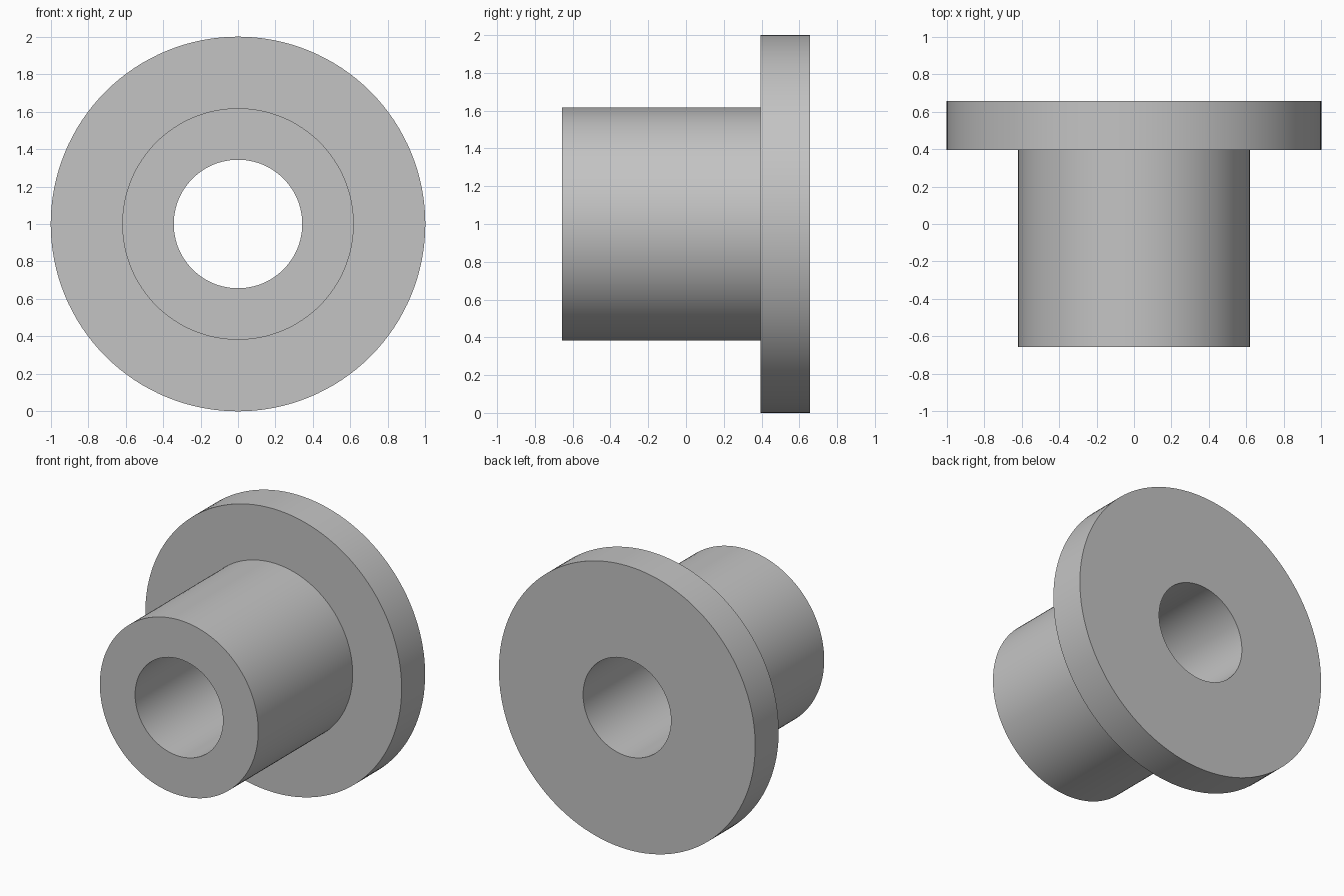
import bpy
import bmesh
import math
from mathutils import Matrix, Vector

cube = bpy.data.objects.get("Cube")
if cube:
    bpy.data.objects.remove(cube, do_unlink=True)

SEGMENTS = 128
BORE, SLEEVE, FLANGE = 0.343, 0.618, 1.0
FRONT, STEP, BACK = -0.657, 0.395, 0.657

# Plain grey metal
grey = bpy.data.materials.new("grey")
grey.use_nodes = True
grey.diffuse_color = (0.55, 0.55, 0.55, 1)
grey.node_tree.nodes["Principled BSDF"].inputs["Base Color"].default_value = grey.diffuse_color

# Closed cross-section of the bushing: (radius, y)
profile = [(BORE, FRONT), (SLEEVE, FRONT), (SLEEVE, STEP),
           (FLANGE, STEP), (FLANGE, BACK), (BORE, BACK)]

# Revolve the section around the y axis
bm = bmesh.new()
verts = [bm.verts.new((r, y, 0)) for r, y in profile]
edges = [bm.edges.new((v, verts[(i + 1) % len(verts)])) for i, v in enumerate(verts)]
bmesh.ops.spin(bm, geom=verts + edges, cent=(0, 0, 0), axis=(0, 1, 0),
               angle=math.tau, steps=SEGMENTS, use_merge=False)
bmesh.ops.remove_doubles(bm, verts=bm.verts, dist=0.0001)
bmesh.ops.recalc_face_normals(bm, faces=bm.faces)
bmesh.ops.transform(bm, matrix=Matrix.Translation(Vector((0, 0, FLANGE))), verts=bm.verts)

mesh = bpy.data.meshes.new("flanged_bushing")
bm.to_mesh(mesh)
bm.free()
mesh.materials.append(grey)
bushing = bpy.data.objects.new("flanged_bushing", mesh)
bpy.context.collection.objects.link(bushing)

# Smooth round walls, sharp rims
bpy.ops.object.select_all(action="DESELECT")
bushing.select_set(True)
bpy.context.view_layer.objects.active = bushing
bpy.ops.object.shade_smooth_by_angle(angle=math.radians(30))
